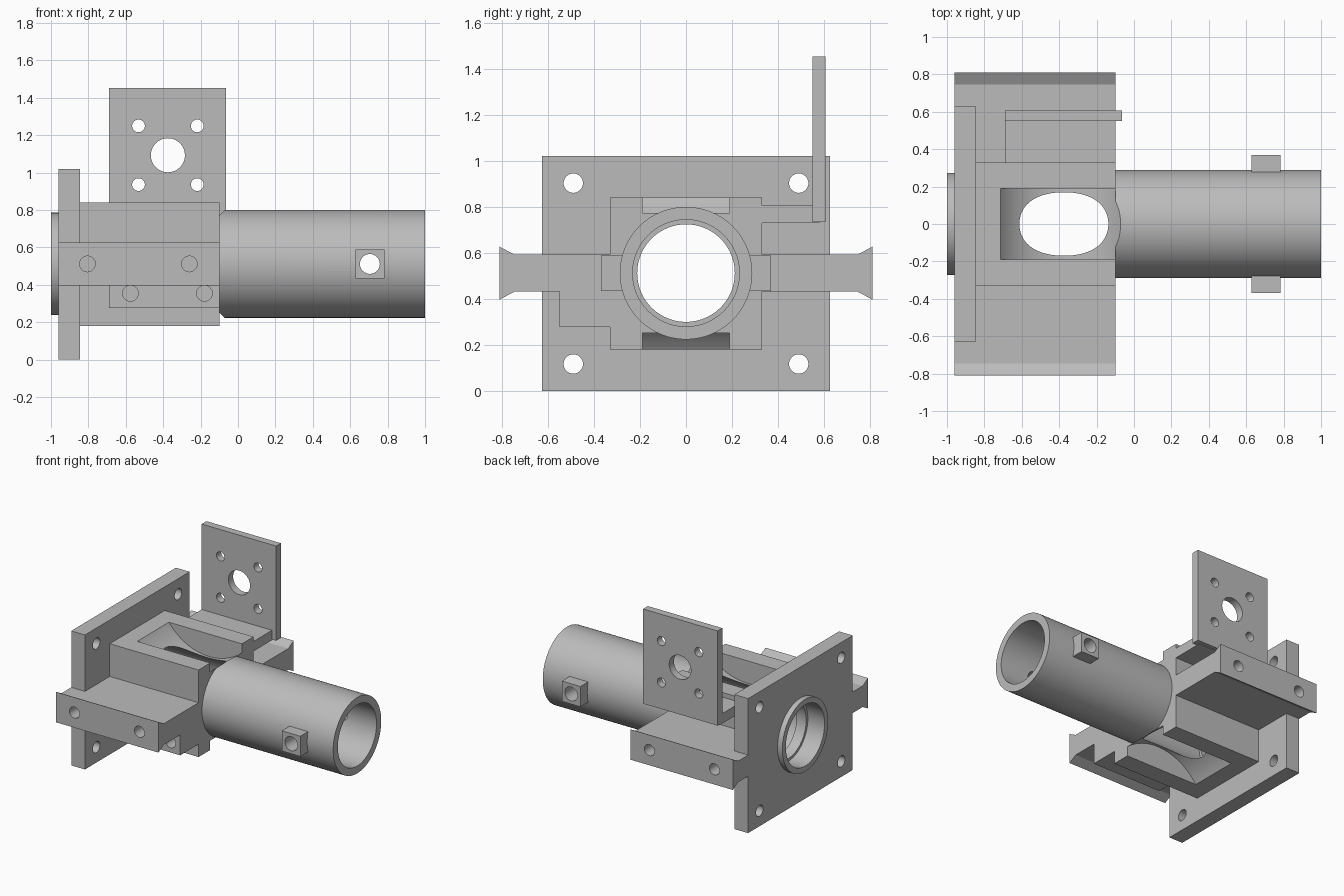
import bpy
import bmesh
from math import radians
from mathutils import Matrix, Vector

cube = bpy.data.objects.get("Cube")
if cube:
    bpy.data.objects.remove(cube, do_unlink=True)

grey = bpy.data.materials.new("plain grey")
grey.use_nodes = True
grey.diffuse_color = (0.5, 0.5, 0.5, 1)
grey.node_tree.nodes["Principled BSDF"].inputs["Base Color"].default_value = (0.5, 0.5, 0.5, 1)

AXIS_Z = 0.512      # height of the bore axis
BORE = 0.232
WINDOW_X = -0.375   # centre of the windows and the motor hole
REAR, FRONT = -0.96, -0.10


def make(name, bm):
    bmesh.ops.recalc_face_normals(bm, faces=bm.faces)
    mesh = bpy.data.meshes.new(name)
    bm.to_mesh(mesh)
    bm.free()
    mesh.materials.append(grey)
    obj = bpy.data.objects.new(name, mesh)
    bpy.context.collection.objects.link(obj)
    return obj


def box(name, x, y, z):
    bm = bmesh.new()
    bmesh.ops.create_cube(bm, size=1)
    for v in bm.verts:
        v.co = Vector([(lo + hi) / 2 + c * (hi - lo) for c, (lo, hi) in zip(v.co, (x, y, z))])
    return make(name, bm)


def cylinder(name, axis, start, end, centre, radius, sides=96):
    """Cylinder along x or y; centre gives the other two coordinates."""
    bm = bmesh.new()
    bmesh.ops.create_cone(bm, cap_ends=True, segments=sides, radius1=radius,
                          radius2=radius, depth=end - start)
    mid = (start + end) / 2
    if axis == "x":
        turn, place = Matrix.Rotation(radians(90), 4, "Y"), (mid, centre[0], centre[1])
    else:
        turn, place = Matrix.Rotation(radians(90), 4, "X"), (centre[0], mid, centre[1])
    bmesh.ops.transform(bm, matrix=Matrix.Translation(place) @ turn, verts=bm.verts)
    return make(name, bm)


def rail(name, side):
    """Side arm with a flared outer edge, extruded along x."""
    half = [(0.30, 0.08), (0.745, 0.08), (0.81, 0.115)]
    profile = half + [(y, -h) for y, h in reversed(half)]
    bm = bmesh.new()
    face = bm.faces.new([bm.verts.new((REAR, side * y, AXIS_Z + h)) for y, h in profile])
    grown = bmesh.ops.extrude_face_region(bm, geom=[face])["geom"]
    bmesh.ops.translate(bm, vec=(FRONT - REAR, 0, 0),
                        verts=[g for g in grown if isinstance(g, bmesh.types.BMVert)])
    return make(name, bm)


def combine(obj, tools, operation):
    bpy.context.view_layer.objects.active = obj
    for tool in tools:
        mod = obj.modifiers.new("combine", "BOOLEAN")
        mod.operation, mod.solver, mod.object = operation, "EXACT", tool
        bpy.ops.object.modifier_apply(modifier=mod.name)
        bpy.data.objects.remove(tool, do_unlink=True)


def windows():
    """Round-bottomed pockets into the bore from above and below."""
    return [cylinder("window_cutter", "y", -0.19, 0.19, (WINDOW_X, AXIS_Z + s * 0.578), 0.42, 128)
            for s in (1, -1)]


def bore(start, end, radius=BORE):
    return cylinder("bore_cutter", "x", start, end, (0, AXIS_Z), radius)


def cross_hole():
    return cylinder("cross_cutter", "y", -0.5, 0.5, (0.705, AXIS_Z), 0.053, 48)


# Housing: block, rear flange, collar, arms, lower step and bracket foot
housing = box("housing", (-0.90, FRONT), (-0.33, 0.33), (0.18, 0.84))
combine(housing, [
    box("rear_flange", (REAR, -0.845), (-0.627, 0.627), (0, 1.02)),
    cylinder("rear_collar", "x", -1, -0.9, (0, AXIS_Z), 0.274),
    rail("left_arm", 1),
    rail("right_arm", -1),
    box("lower_step", (-0.69, FRONT), (-0.55, -0.30), (0.277, 0.50)),
    box("bracket_foot", (-0.69, FRONT), (0.30, 0.58), (0.73, 0.805)),
], "UNION")

# Housing cuts: bore with a narrow lip, windows and bolt holes
cuts = [bore(-1.1, -0.86), bore(-0.78, 0), bore(-0.95, -0.7, 0.212)] + windows()
for y in (-0.49, 0.49):
    for z in (0.117, 0.903):
        cuts.append(cylinder("flange_hole", "x", -1.1, -0.7, (y, z), 0.042, 40))
for x in (-0.805, -0.26):
    for lo, hi in ((-0.9, -0.5), (0.5, 0.9)):
        cuts.append(cylinder("arm_hole", "y", lo, hi, (x, AXIS_Z), 0.042, 40))
for x in (-0.575, -0.18):
    cuts.append(cylinder("step_hole", "y", -0.7, -0.36, (x, 0.355), 0.042, 40))
combine(housing, cuts, "DIFFERENCE")

# Barrel tube
barrel = cylinder("barrel", "x", FRONT, 1, (0, AXIS_Z), 0.288)
combine(barrel, [bore(-0.3, 1.1)] + windows() + [cross_hole()], "DIFFERENCE")

# Square bosses on both sides of the barrel
bosses = []
for name, y in (("left_boss", (0.25, 0.37)), ("right_boss", (-0.37, -0.25))):
    boss = box(name, (0.627, 0.782), y, (AXIS_Z - 0.077, AXIS_Z + 0.077))
    combine(boss, [cross_hole()], "DIFFERENCE")
    bosses.append(boss)

# Upright motor plate with a centre hole and four bolt holes
plate = box("motor_plate", (-0.69, -0.065), (0.55, 0.607), (0.735, 1.453))
holes = [cylinder("motor_hole", "y", 0.4, 0.8, (WINDOW_X, 1.093), 0.091, 64)]
for dx in (-0.157, 0.157):
    for dz in (-0.157, 0.157):
        holes.append(cylinder("bolt_hole", "y", 0.4, 0.8, (WINDOW_X + dx, 1.093 + dz), 0.034, 32))
combine(plate, holes, "DIFFERENCE")

# Smooth the round walls, keep the edges sharp
bpy.ops.object.select_all(action="DESELECT")
for obj in [housing, barrel, plate] + bosses:
    obj.select_set(True)
bpy.context.view_layer.objects.active = housing
bpy.ops.object.shade_smooth_by_angle(angle=radians(25))
